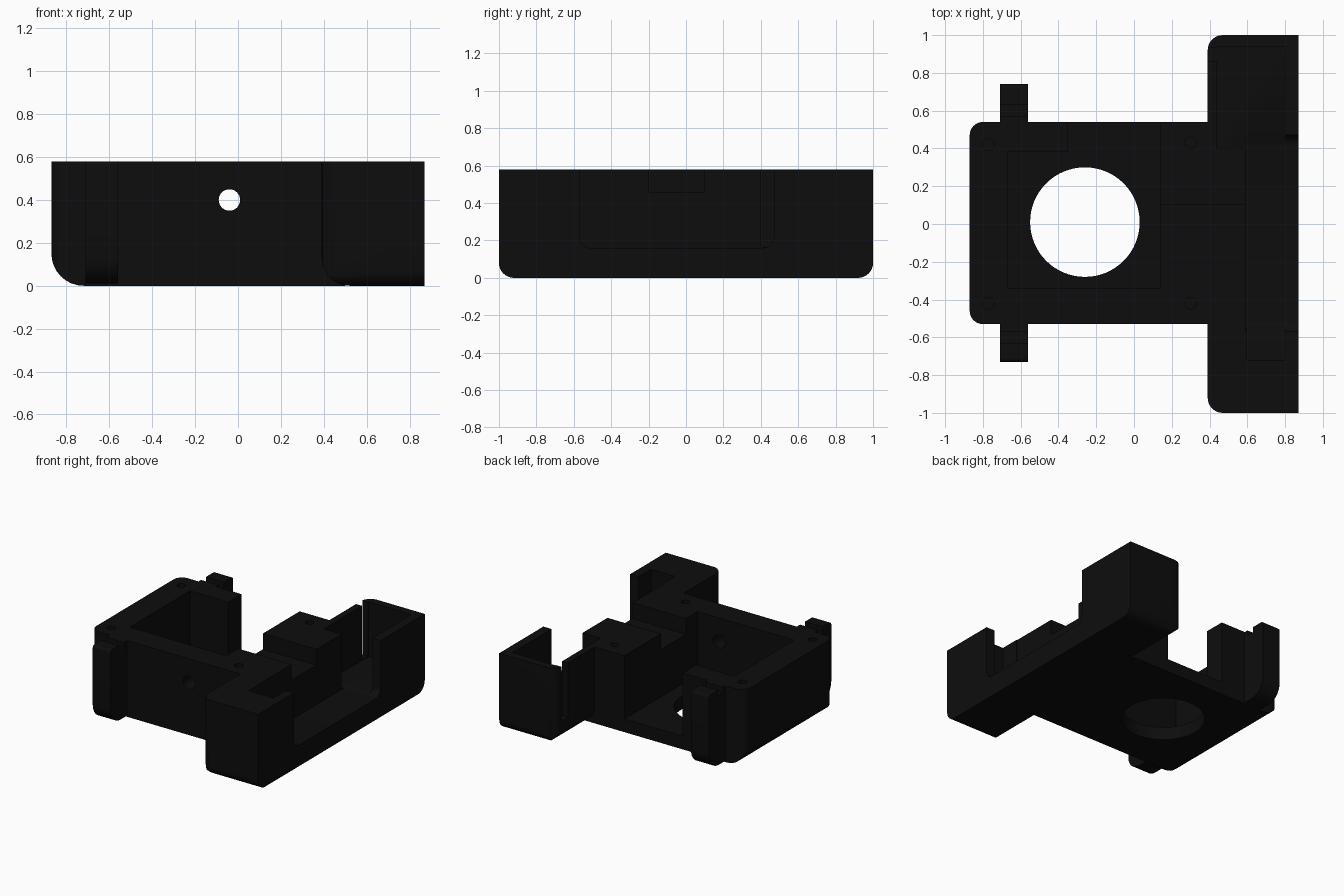
import bpy, bmesh, math

if "Cube" in bpy.data.objects:
    bpy.data.objects.remove(bpy.data.objects["Cube"])

black = bpy.data.materials.new("matte_black")
black.diffuse_color = (0.004, 0.004, 0.004, 1)
black.use_nodes = True
black.node_tree.nodes["Principled BSDF"].inputs["Base Color"].default_value = black.diffuse_color


def rounded(x0, y0, x1, y1, radii, steps=8):
    """Rectangle outline, radii for corners (x0y0, x1y0, x1y1, x0y1)."""
    corners = [(x0, y0, 1, 1, 180), (x1, y0, -1, 1, 270),
               (x1, y1, -1, -1, 0), (x0, y1, 1, -1, 90)]
    pts = []
    for (x, y, sx, sy, start), r in zip(corners, radii):
        if r == 0:
            pts.append((x, y))
            continue
        for i in range(steps + 1):
            a = math.radians(start + 90 * i / steps)
            pts.append((x + sx * r + r * math.cos(a), y + sy * r + r * math.sin(a)))
    return pts


def prism(name, pts, axis, lo, hi):
    """Extrude a 2D outline along an axis."""
    place = {"x": lambda a, b, t: (t, a, b),
             "y": lambda a, b, t: (a, t, b),
             "z": lambda a, b, t: (a, b, t)}[axis]
    bm = bmesh.new()
    face = bm.faces.new([bm.verts.new(place(a, b, lo)) for a, b in pts])
    ext = bmesh.ops.extrude_face_region(bm, geom=[face])
    d = place(0, 0, hi - lo)
    bmesh.ops.translate(bm, vec=d, verts=[v for v in ext["geom"] if isinstance(v, bmesh.types.BMVert)])
    bmesh.ops.recalc_face_normals(bm, faces=bm.faces)
    me = bpy.data.meshes.new(name)
    bm.to_mesh(me)
    bm.free()
    me.materials.append(black)
    ob = bpy.data.objects.new(name, me)
    bpy.context.collection.objects.link(ob)
    return ob


def box(name, x0, x1, y0, y1, z0, z1):
    return prism(name, [(x0, y0), (x1, y0), (x1, y1), (x0, y1)], "z", z0, z1)


def cylinder(name, axis, a, b, r, lo, hi, n=48):
    pts = [(a + r * math.cos(2 * math.pi * i / n), b + r * math.sin(2 * math.pi * i / n)) for i in range(n)]
    return prism(name, pts, axis, lo, hi)


def combine(ob, other, op):
    """Apply a boolean and remove the helper."""
    other.hide_render = True
    mod = ob.modifiers.new("bool", "BOOLEAN")
    mod.operation, mod.object, mod.solver = op, other, "EXACT"
    bpy.context.view_layer.objects.active = ob
    bpy.ops.object.modifier_apply(modifier=mod.name)
    bpy.data.objects.remove(other)


H = 0.58

# Square body with rounded left corners and rounded lower left edge
housing = prism("housing", rounded(-0.87, -0.53, 0.5, 0.54, (0.07, 0, 0, 0.07)), "z", 0, H)
combine(housing, prism("body_side", rounded(-0.87, 0, 0.6, 0.7, (0.15, 0, 0, 0)), "y", -2, 2), "INTERSECT")

# Long cross bar with rounded ends and lower edges
bar = prism("cross_bar", rounded(0.39, -1, 0.87, 1, (0.08, 0, 0, 0.08)), "z", 0, H)
combine(bar, prism("bar_front", rounded(0.39, 0, 1, 0.7, (0.13, 0, 0, 0)), "y", -2, 2), "INTERSECT")
combine(bar, prism("bar_side", rounded(-1, 0, 1, 0.7, (0.08, 0.08, 0, 0)), "x", -2, 2), "INTERSECT")
combine(housing, bar, "UNION")

# Side clips, mirrored front and back
for s in (-1, 1):
    y0, y1 = (0.45, 0.74) if s > 0 else (-0.73, -0.45)
    radii = (0.0, 0.12, 0.02, 0) if s > 0 else (0.12, 0, 0, 0.02)
    clip = prism("clip", rounded(y0, 0.01, y1, H, radii), "x", -0.71, -0.56)
    combine(housing, clip, "UNION")
    combine(housing, box("clip_groove", -0.73, -0.54, s * 0.6 - 0.03, s * 0.6 + 0.03, 0.54, 1), "DIFFERENCE")

cutters = [
    # Main cavity, floor opening, open back side and wire hole
    box("cavity", -0.67, 0.14, -0.34, 0.38, 0.1, 1),
    cylinder("floor_hole", "z", -0.26, 0.01, 0.29, -1, 1, 64),
    box("back_opening", -0.35, 0.14, 0.3, 0.8, 0.1, 1),
    cylinder("wire_hole", "y", -0.04, 0.4, 0.05, -0.8, -0.2, 32),
    # Shallow channel through the thick wall
    box("channel", 0.1, 0.65, -0.2, 0.1, 0.46, 1),
    # Bar recess open to the right, with pockets in both ends
    prism("bar_recess", rounded(-0.57, 0.16, 0.47, 1, (0.06, 0.06, 0, 0)), "x", 0.59, 1),
    box("front_pocket", 0.595, 0.8, -0.72, -0.5, 0.165, 1),
    box("back_pocket", 0.44, 0.8, 0.4, 0.94, 0.165, 1),
    box("end_notch", 0.3, 0.5, 0.86, 0.935, 0.17, 1),
]
# Screw holes in the wall tops
for x, y in ((-0.77, -0.42), (-0.77, 0.42), (0.3, -0.42), (0.3, 0.43)):
    cutters.append(cylinder("screw_hole", "z", x, y, 0.03, 0.3, 1, 20))
for c in cutters:
    combine(housing, c, "DIFFERENCE")

# Smooth the rounded edges only
bpy.ops.object.select_all(action="DESELECT")
housing.select_set(True)
bpy.context.view_layer.objects.active = housing
bpy.ops.object.shade_smooth_by_angle(angle=math.radians(30))
